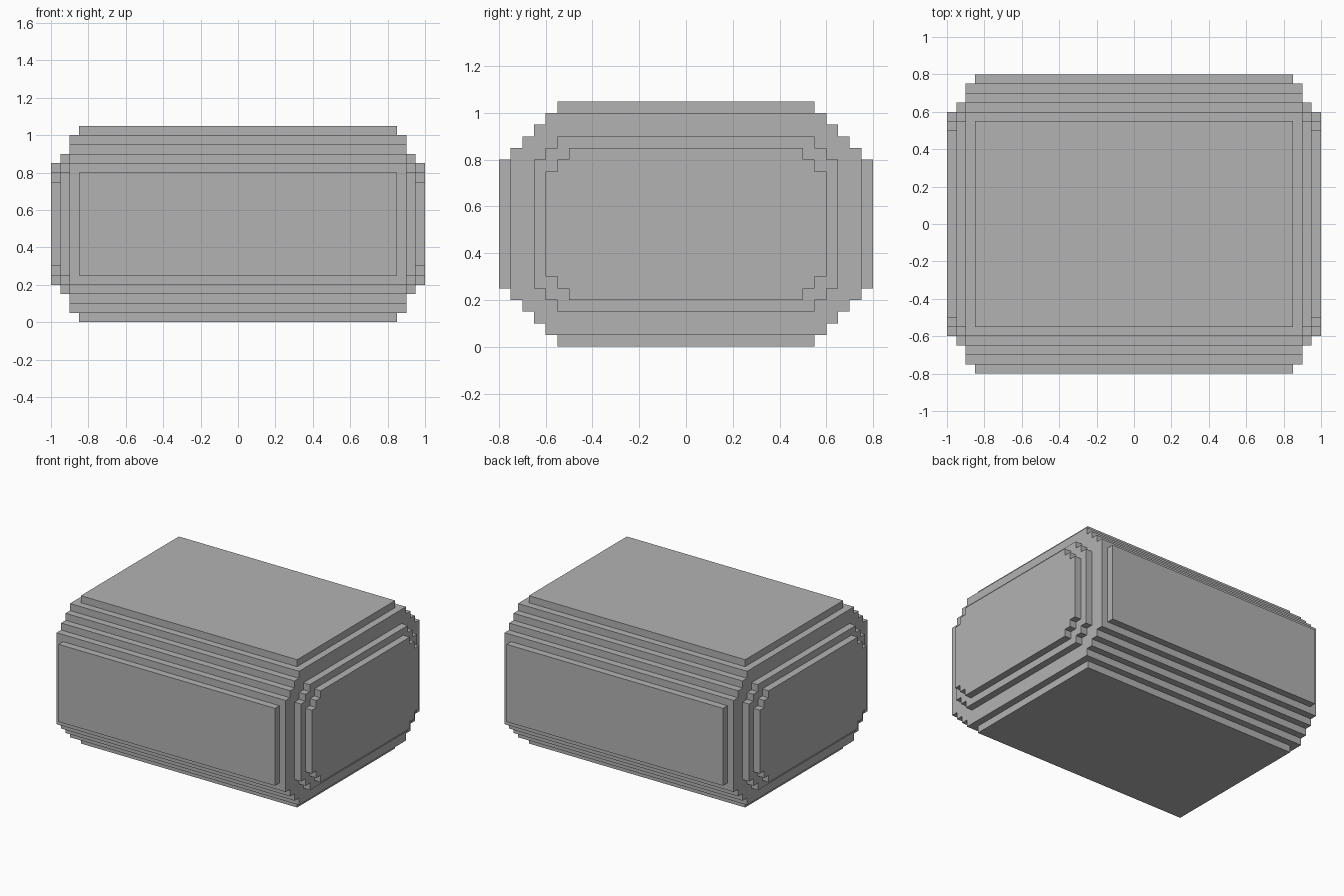
import bpy
import bmesh

cube = bpy.data.objects.get("Cube")
if cube:
    bpy.data.objects.remove(cube, do_unlink=True)

STEP = 0.05
MID_Z = 0.525

# Stepped cross-sections along x: half length, half width of the tallest
# step, half height of that step, number of steps
LAYERS = [
    (0.85, 0.55, 0.525, 6),
    (0.90, 0.60, 0.475, 4),
    (0.95, 0.55, 0.375, 3),
    (1.00, 0.50, 0.325, 3),
]


def is_solid(x, y, z):
    x, y, z = abs(x), abs(y), abs(z)
    return any(
        x < length and y < width + STEP * i and z < height - STEP * i
        for length, width, height, count in LAYERS
        for i in range(count)
    )


def cuts(first, count):
    """Mirrored grid lines running outward from the first one."""
    side = [first + STEP * i for i in range(count)]
    return [-v for v in reversed(side)] + side


# Grid lines on the three axes, one at every step of the block
axes = [cuts(0.85, 4), cuts(0.50, 7), cuts(0.225, 7)]


def cell_filled(cell):
    if any(not 0 <= i < len(line) - 1 for i, line in zip(cell, axes)):
        return False
    return is_solid(*[(line[i] + line[i + 1]) / 2 for i, line in zip(cell, axes)])


bm = bmesh.new()
verts = {}


def corner(index):
    if index not in verts:
        x, y, z = [line[i] for i, line in zip(index, axes)]
        verts[index] = bm.verts.new((x, y, z + MID_Z))
    return verts[index]


def add_side(cell, axis, side):
    """Outward quad on one side of a cell."""
    b, c = (axis + 1) % 3, (axis + 2) % 3
    ring = []
    for db, dc in ((0, 0), (1, 0), (1, 1), (0, 1)):
        index = list(cell)
        index[axis] += side
        index[b] += db
        index[c] += dc
        ring.append(corner(tuple(index)))
    bm.faces.new(ring if side else ring[::-1])


# Skin the stepped block wherever a filled cell meets open air
nx, ny, nz = [len(line) - 1 for line in axes]
for cell in [(i, j, k) for i in range(nx) for j in range(ny) for k in range(nz)]:
    if not cell_filled(cell):
        continue
    for axis in range(3):
        for side in (0, 1):
            neighbour = list(cell)
            neighbour[axis] += 1 if side else -1
            if not cell_filled(neighbour):
                add_side(cell, axis, side)

mesh = bpy.data.meshes.new("stepped_block")
bm.to_mesh(mesh)
bm.free()
block = bpy.data.objects.new("stepped_block", mesh)
bpy.context.collection.objects.link(block)

# Plain grey colour
grey = bpy.data.materials.new("grey")
grey.use_nodes = True
colour = (0.45, 0.45, 0.45, 1)
grey.diffuse_color = colour
grey.node_tree.nodes["Principled BSDF"].inputs["Base Color"].default_value = colour
mesh.materials.append(grey)
